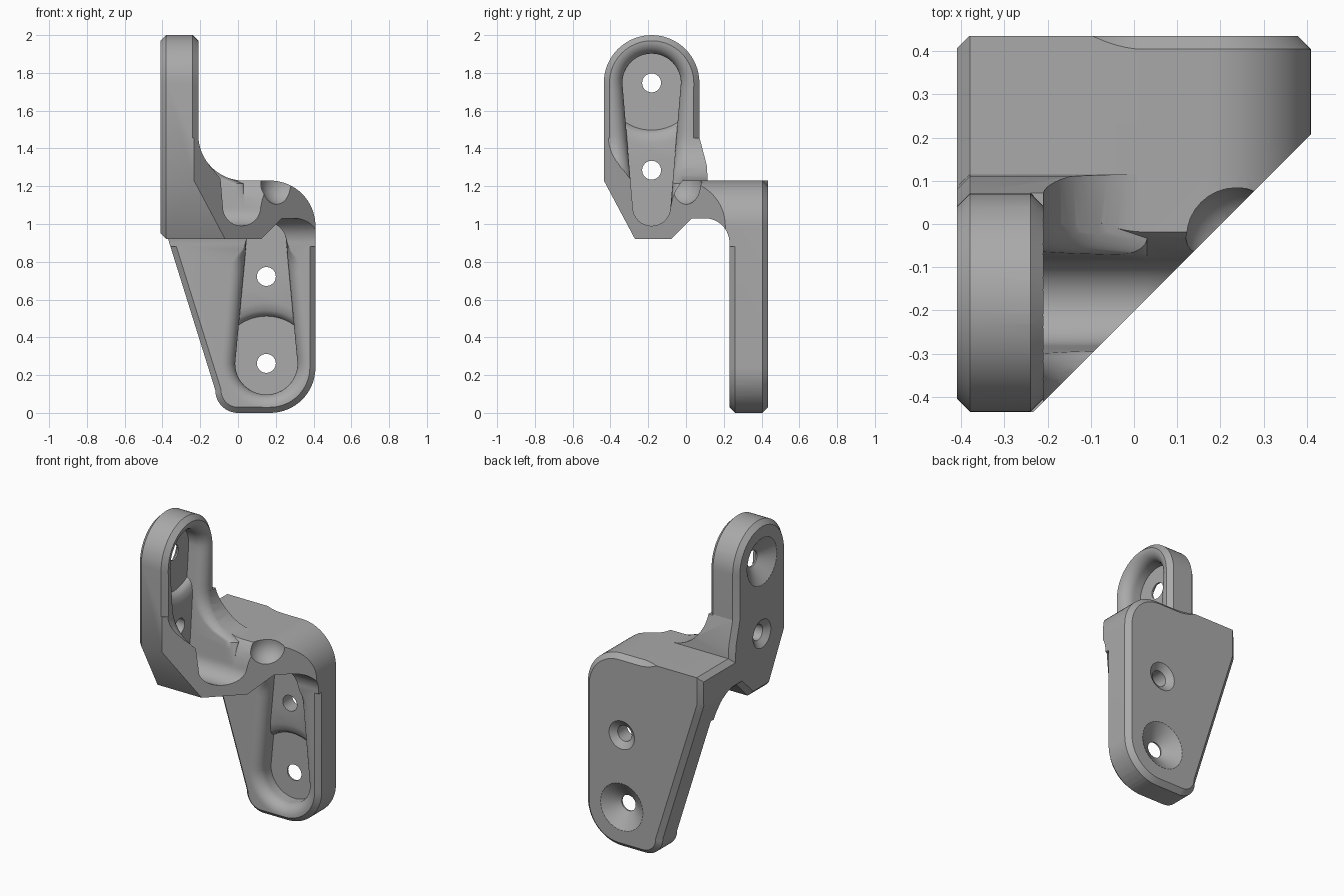
import bpy, bmesh
from math import sin, cos, pi, radians, sqrt
from mathutils import Vector

cube = bpy.data.objects.get("Cube")
if cube:
    bpy.data.objects.remove(cube)


def arc(cx, cz, r, a0, a1, n=16):
    angles = [radians(a0 + (a1 - a0) * i / n) for i in range(n + 1)]
    return [(cx + r * cos(a), cz + r * sin(a)) for a in angles]


def inset(pts, d):
    """Mitred inset of a counter-clockwise outline."""
    out, n = [], len(pts)
    for i in range(n):
        a, b, c = (Vector(pts[(i + k) % n]) for k in (-1, 0, 1))
        e, f = (b - a).normalized(), (c - b).normalized()
        n1, n2 = Vector((-e.y, e.x)), Vector((-f.y, f.x))
        out.append(tuple(b + (n1 + n2) * d / (1 + n1.dot(n2))))
    return out


def loft(name, rings):
    """Closed solid through rings of equal point count."""
    bm = bmesh.new()
    vs = [[bm.verts.new(p) for p in ring] for ring in rings]
    n = len(vs[0])
    for a, b in zip(vs, vs[1:]):
        for i in range(n):
            bm.faces.new((a[i], a[(i + 1) % n], b[(i + 1) % n], b[i]))
    bm.faces.new(vs[0])
    bm.faces.new(vs[-1])
    bmesh.ops.recalc_face_normals(bm, faces=bm.faces)
    me = bpy.data.meshes.new(name)
    bm.to_mesh(me)
    bm.free()
    ob = bpy.data.objects.new(name, me)
    bpy.context.collection.objects.link(ob)
    return ob


def boolean(ob, tool, op='DIFFERENCE'):
    mod = ob.modifiers.new("cut", 'BOOLEAN')
    mod.operation, mod.solver, mod.object = op, 'EXACT', tool
    bpy.context.view_layer.objects.active = ob
    bpy.ops.object.modifier_apply(modifier=mod.name)
    bpy.data.objects.remove(tool)


def along_x(x, pts):
    return [(x, y, z) for y, z in pts]


def along_y(y, pts):
    return [(x, y, z) for x, z in pts]


def box(lo, hi):
    (a, b, c), (d, e, f) = lo, hi
    return loft("box", [[(a, b, z), (d, b, z), (d, e, z), (a, e, z)] for z in (c, f)])


# Front outline, with the lower left corner differing between arm and rear plate
def front_outline(corner):
    return ([(0.0, 0.0)] + arc(.17, .24, .24, -90, 0) + arc(.17, .99, .24, 0, 90)
            + arc(.03, 1.47, .24, 270, 180) + [(-.21, 2.05), (-.412, 2.05)]
            + corner + arc(0, .12, .12, 180, 270)[:-1])


arm = front_outline([(-.412, .92), (-.37, .92)])
plate = front_outline([(-.412, 1.055), (-.391, .987)])

# Side outline
side = ([(-.27, .92), (-.08, .92), (.03, 1.03)] + arc(.1, .9, .13, 90, 0)
        + [(.23, -.1), (.5, -.1), (.5, 1.231), (.115, 1.231), (.11, 1.31), (.071, 1.46)]
        + arc(-.182, 1.747, .253, 0, 180, 32) + [(-.435, 1.23)])

# Body: crossing of the two outlines, trimmed by a diagonal face
body = loft("bracket", [along_y(-.6, arm), along_y(.12, arm), along_y(.2, plate),
                        along_y(.405, plate), along_y(.435, inset(plate, .03))])
boolean(body, loft("side", [along_x(-.41, inset(side, .03)), along_x(-.38, side),
                            along_x(.6, side)]), 'INTERSECT')
boolean(body, loft("diagonal", [[(-.7, -.902, z), (.9, -.902, z), (.9, .698, z)]
                                for z in (-.2, 2.2)]))

# Chamfers round the inner faces of both plates
trim = box((-.25, -.6, 1.455), (-.2, .3, 2.2))
boolean(trim, loft("keep", [along_x(-.26, inset(side, -.02)), along_x(-.19, inset(side, .05))]))
boolean(body, trim)
trim = box((-.6, .215, -.2), (.6, .265, .88))
boolean(trim, loft("keep", [along_y(.28, inset(plate, -.02)), along_y(.21, inset(plate, .05))]))
boolean(body, trim)


def to_upper(w, u, z):
    return (-.41 + w, u, z)


def to_lower(w, u, z):
    return (u, .435 - w, z)


def circle(frame, w, u, z, r, n=40):
    return [frame(w, u + r * cos(2 * pi * i / n), z + r * sin(2 * pi * i / n)) for i in range(n)]


def pocket(frame, e, u0, z1, r1, z2, r2, face, fillet_z, fillet_r, fade, w_end):
    """Tapered slot with a rounded rim that follows the plate's fillet."""
    outline = []
    for i in range(25):
        a = pi * i / 24
        outline.append((u0 + r1 * cos(a), z1 + e * r1 * sin(a), cos(a), e * sin(a)))
    left = [(u0 - r1 + (r1 - r2) * i / 16, z1 + (z2 - z1) * i / 16, -1, 0) for i in range(1, 16)]
    outline += left
    for i in range(17):
        a = pi + pi * i / 16
        outline.append((u0 + r2 * cos(a), z2 + e * r2 * sin(a), cos(a), e * sin(a)))
    outline += [(2 * u0 - u, z, 1, 0) for u, z, _, _ in reversed(left)]

    def ring(d, t=None, w=None):
        pts = []
        for u, z, nu, nz in outline:
            q = e * (fillet_z - z)
            k = min(1, max(0, (fade[1] - q) / (fade[1] - fade[0])))
            k = 1 - sqrt(1 - k * k)
            uu, zz = u + nu * d * k, z + nz * d * k
            q = min(fillet_r, max(0, e * (fillet_z - zz)))
            surf = face + fillet_r - sqrt(fillet_r ** 2 - q * q)
            pts.append(frame(w if t is None else surf - t, uu, zz))
        return pts

    rim, deep, shallow = .07, .08, .125
    rings = [ring(0, w=deep)]
    for i in range(9):
        a = pi / 2 * i / 8
        rings.append(ring(rim * (1 - cos(a)), t=rim * (1 - sin(a))))
    rings.append(ring(rim, w=w_end))
    cutter = loft("pocket", rings)
    # Raised inner floor, ending in a curved step round the end hole
    lo, hi = sorted((z1, z2 - e * .2))
    pad = loft("pad", [[frame(w, u0 - .24, lo), frame(w, u0 + .24, lo),
                        frame(w, u0 + .24, hi), frame(w, u0 - .24, hi)] for w in (.05, shallow)])
    boolean(pad, loft("step", [circle(frame, w, u0, z1, .25 + r, 64)
                               for w, r in ((.03, 0), (deep, 0), (.1, .01), (.115, .03),
                                            (shallow, .07), (.14, .09))]))
    boolean(cutter, pad)
    boolean(body, cutter)


pocket(to_upper, 1, -.182, 1.747, .155, 1.09, .1, .2, 1.47, .24, (.24, .4), 1.1)
pocket(to_lower, -1, .15, .262, .165, .905, .105, .205, .9, .13, (-.08, .05), .405)

# Hollow in the diagonal face beside the trough
hollow = [[(.235 + .115 * cos(a) * cos(b), -.03 + .115 * cos(a) * sin(b), 1.21 + .115 * sin(a))
           for b in (2 * pi * j / 32 for j in range(32))]
          for a in (radians(-87 + 174 * i / 16) for i in range(17))]
boolean(body, loft("hollow", hollow))

# Screw holes with countersinks on the outer faces
for frame, u, z, r, depth in ((to_upper, -.182, 1.747, .15, .07), (to_upper, -.182, 1.285, .09, .03),
                              (to_lower, .15, .262, .15, .07), (to_lower, .15, .722, .09, .03)):
    slope = (r - .05) / depth
    boolean(body, loft("hole", [circle(frame, -.01, u, z, r + .01 * slope),
                                circle(frame, depth, u, z, .05),
                                circle(frame, .19, u, z, .05)]))

# Plain grey finish
grey = bpy.data.materials.new("grey")
grey.use_nodes = True
colour = (.4, .4, .4, 1)
grey.diffuse_color = colour
grey.node_tree.nodes["Principled BSDF"].inputs["Base Color"].default_value = colour
body.data.materials.clear()
body.data.materials.append(grey)
for f in body.data.polygons:
    f.material_index = 0

bpy.ops.object.select_all(action='DESELECT')
body.select_set(True)
bpy.context.view_layer.objects.active = body
bpy.ops.object.shade_smooth_by_angle(angle=radians(30))
